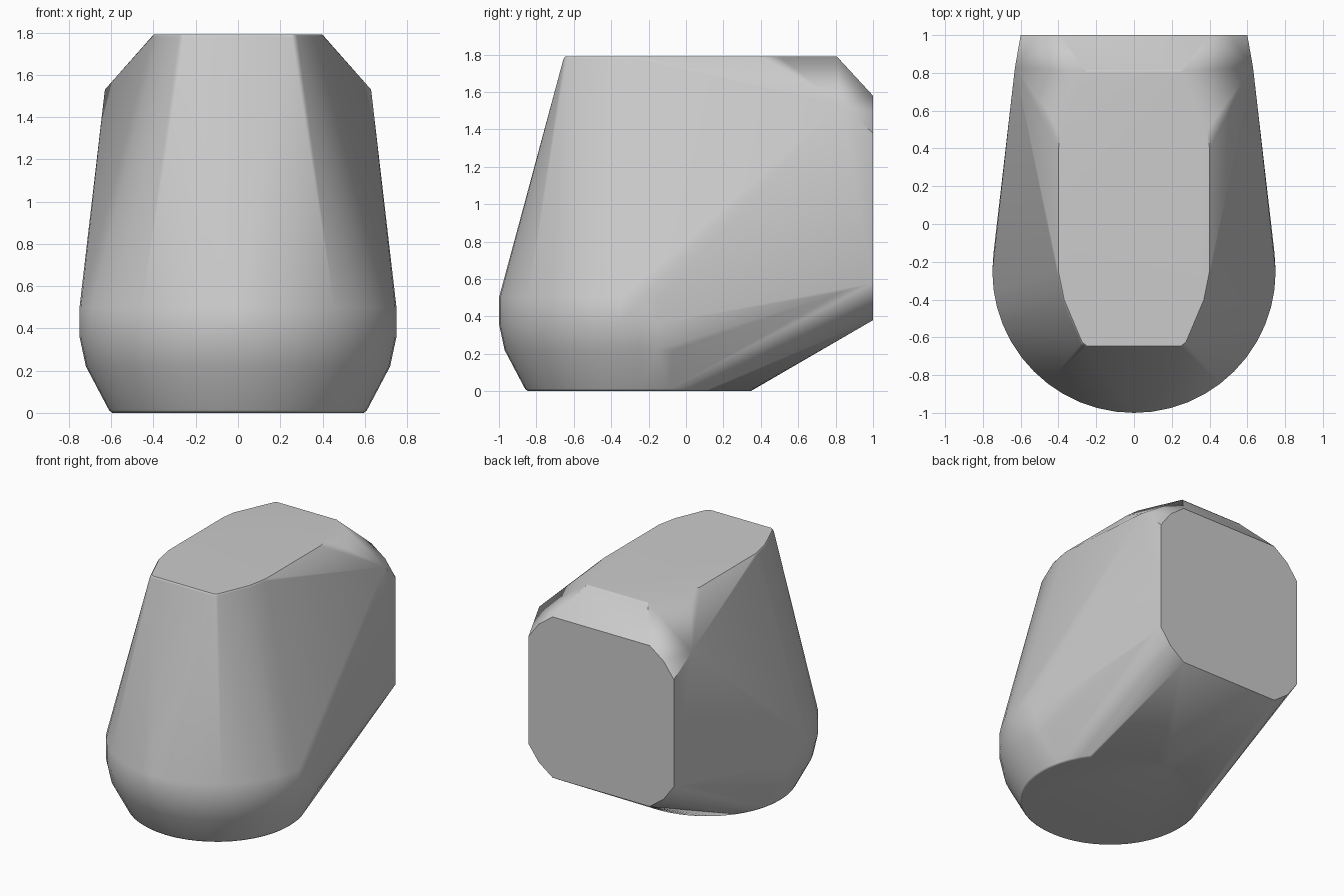
import bpy, bmesh, math

cube = bpy.data.objects.get("Cube")
if cube:
    bpy.data.objects.remove(cube, do_unlink=True)

# Single grey finish
grey = bpy.data.materials.new("plain grey")
grey.use_nodes = True
colour = (0.6, 0.6, 0.6, 1)
grey.diffuse_color = colour
grey.node_tree.nodes["Principled BSDF"].inputs["Base Color"].default_value = colour

points = []


def mirrored(x, y, z):
    points.extend([(x, y, z), (-x, y, z)])


# Round foot: stacked circles
SEGMENTS = 48
for radius, z in [(0.595, 0), (0.61, 0.012), (0.72, 0.22), (0.75, 0.36), (0.75, 0.5)]:
    for i in range(SEGMENTS):
        a = math.tau * i / SEGMENTS
        points.append((radius * math.cos(a), -0.25 + radius * math.sin(a), z))

# Flat top with a fine rounded rim
top_outline = [(0.25, -0.645), (0.275, -0.625), (0.37, -0.4), (0.4, -0.25),
               (0.4, 0.4), (0.385, 0.5), (0.25, 0.805)]
for x, y in top_outline:
    mirrored(x, y, 1.79)
    mirrored(x * 1.02, y * 1.015, 1.778)

# Upright back plate with clipped, slightly bowed corners
for side in (1, -1):
    for across, up in [(0.6, 0.4), (0.515, 0.515), (0.4, 0.6)]:
        mirrored(across, 1, 0.98 + side * up)

# Shoulders just ahead of the back plate
mirrored(0.63, 0.83, 1.53)
mirrored(0.62, 0.83, 0.53)

# Wrap everything in one convex shell
bm = bmesh.new()
for p in points:
    bm.verts.new(p)
hull = bmesh.ops.convex_hull(bm, input=bm.verts[:])
spare = {g for g in hull["geom_interior"] + hull["geom_unused"]
         if isinstance(g, bmesh.types.BMVert)}
bmesh.ops.delete(bm, geom=list(spare), context="VERTS")
bmesh.ops.dissolve_limit(bm, angle_limit=math.radians(0.5), verts=bm.verts[:], edges=bm.edges[:])
bmesh.ops.recalc_face_normals(bm, faces=bm.faces[:])
mesh = bpy.data.meshes.new("rounded_housing")
bm.to_mesh(mesh)
bm.free()
mesh.materials.append(grey)

housing = bpy.data.objects.new("rounded_housing", mesh)
bpy.context.collection.objects.link(housing)
bpy.context.view_layer.objects.active = housing
housing.select_set(True)
bpy.ops.object.shade_smooth_by_angle(angle=math.radians(40))

# Keep the broad faces flat between the soft edges
weighted = housing.modifiers.new("flat broad faces", "WEIGHTED_NORMAL")
weighted.keep_sharp = True
